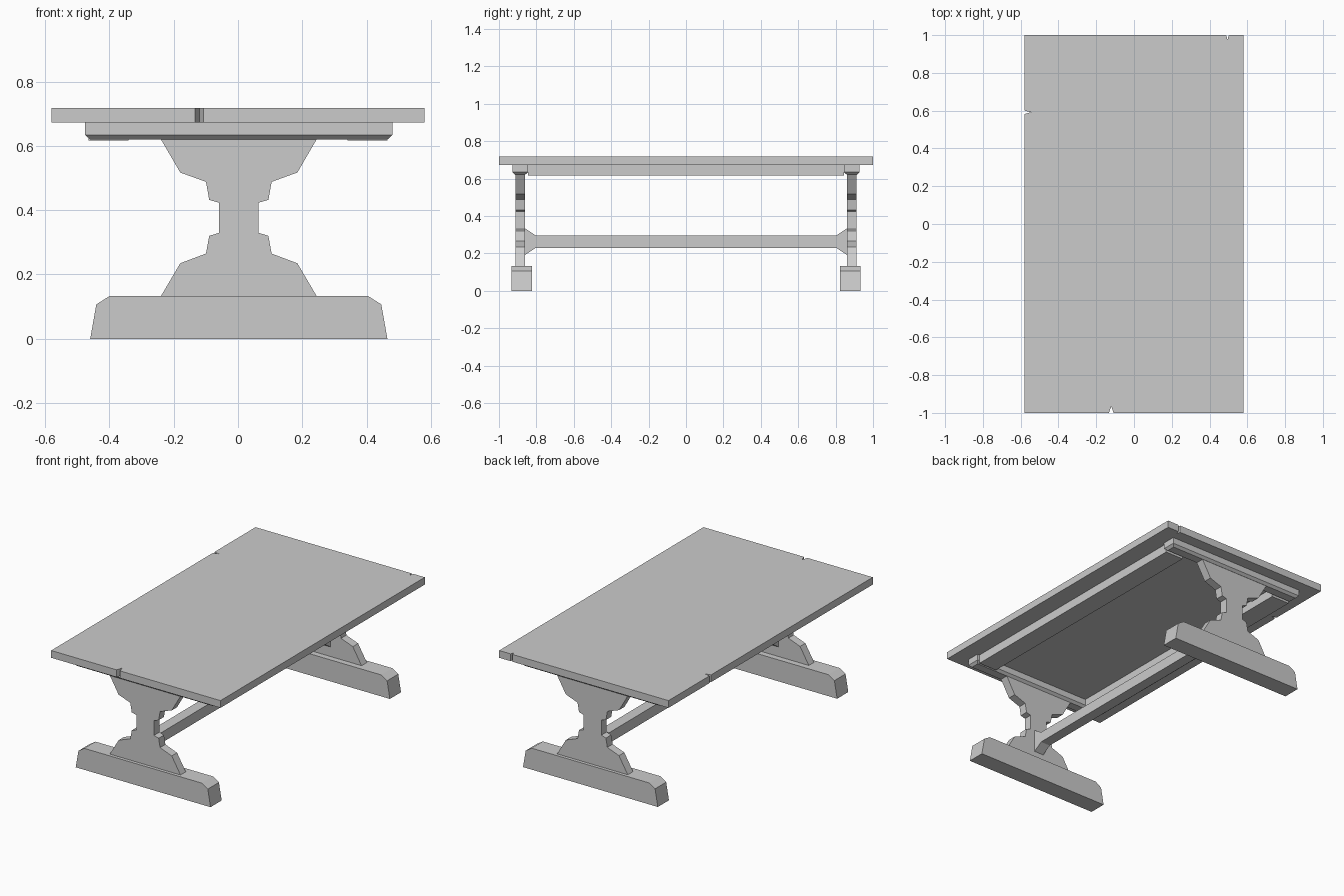
import bpy

if "Cube" in bpy.data.objects:
    bpy.data.objects.remove(bpy.data.objects["Cube"])


def mesh_object(name, verts, faces):
    mesh = bpy.data.meshes.new(name)
    mesh.from_pydata(verts, [], faces)
    mesh.validate()
    obj = bpy.data.objects.new(name, mesh)
    bpy.context.collection.objects.link(obj)
    return obj


def loft(name, rings):
    """Solid skinned through rings that share one point count."""
    n, k = len(rings[0]), len(rings)
    faces = [[n * r + i, n * r + (i + 1) % n, n * (r + 1) + (i + 1) % n, n * (r + 1) + i]
             for r in range(k - 1) for i in range(n)]
    faces += [list(range(n))[::-1], list(range(n * (k - 1), n * k))]
    return mesh_object(name, [v for ring in rings for v in ring], faces)


def rect(x0, x1, y0, y1, z):
    return [(x0, y0, z), (x1, y0, z), (x1, y1, z), (x0, y1, z)]


def extrude_y(name, profile, y0, y1):
    """Front profile (counter-clockwise in x, z) given depth along y."""
    return loft(name, [[(x, y, z) for x, z in profile] for y in (y1, y0)])


def symmetric(half, cx=0.0025):
    """Full outline from the right-hand side, listed bottom to top."""
    return [(cx + x, z) for x, z in half] + [(cx - x, z) for x, z in reversed(half)]


# Table top with three small splits in its edges
outline = [(-0.58, -1), (-0.133, -1), (-0.12, -0.965), (-0.108, -1), (0.58, -1),
           (0.58, 1), (0.502, 1), (0.495, 0.975), (0.488, 1), (-0.58, 1),
           (-0.58, 0.60), (-0.545, 0.592), (-0.58, 0.582)]
loft("table_top", [[(x, y, z) for x, y in outline] for z in (0.672, 0.717)])

# Trestle profiles
leg = symmetric([(0.242, 0.133), (0.182, 0.235), (0.102, 0.265), (0.092, 0.32),
                 (0.061, 0.33), (0.061, 0.423), (0.092, 0.432), (0.102, 0.488),
                 (0.182, 0.517), (0.242, 0.62)])
foot = symmetric([(0.462, 0), (0.443, 0.107), (0.402, 0.133)])

for side, s in (("front", -1), ("back", 1)):
    def span(a, b):
        return sorted((s * a, s * b))
    extrude_y(side + "_leg", leg, *span(0.86, 0.912))
    extrude_y(side + "_foot", foot, *span(0.823, 0.932))
    # Cleat under the top with a bevelled lower edge
    y0, y1 = span(0.845, 0.928)
    loft(side + "_cleat", [rect(-0.46, 0.465, y0 + 0.015, y1 - 0.015, 0.62),
                           rect(-0.475, 0.48, y0, y1, 0.634),
                           rect(-0.475, 0.48, y0, y1, 0.672)])

# Long rails between the cleats
for side, s in (("left", -1), ("right", 1)):
    x0, x1 = sorted((s * 0.34, s * 0.465))
    loft(side + "_rail", [rect(x0, x1, -0.845, 0.845, z) for z in (0.617, 0.672)])

# Stretcher, flared where it meets each leg
rings = []
for y, z0, z1 in ((0.86, 0.192, 0.333), (0.802, 0.23, 0.295),
                  (-0.802, 0.23, 0.295), (-0.86, 0.192, 0.333)):
    rings.append([(-0.033, y, z0), (0.033, y, z0), (0.033, y, z1), (-0.033, y, z1)])
loft("stretcher", rings)
